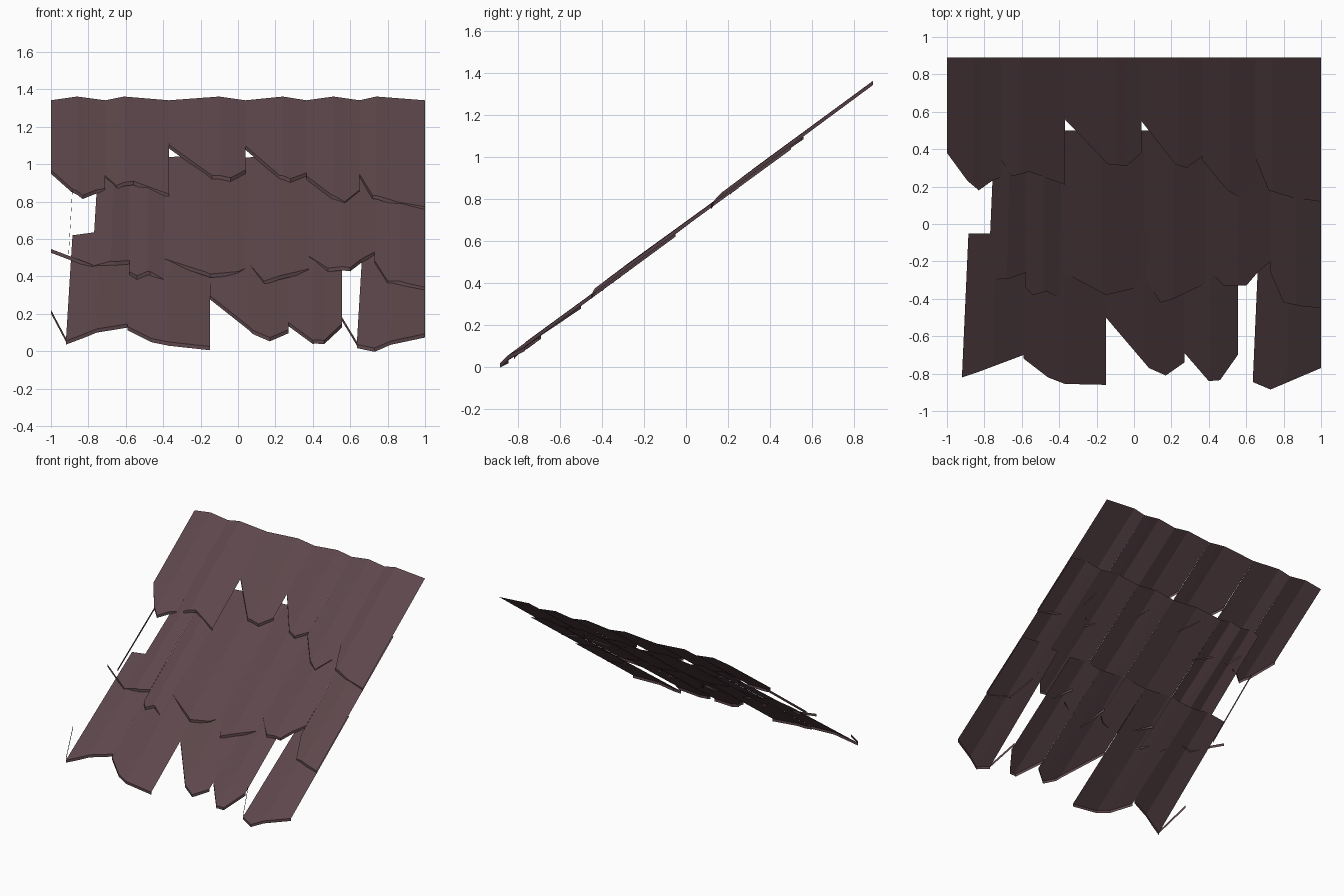
import bpy

cube = bpy.data.objects.get("Cube")
if cube:
    bpy.data.objects.remove(cube, do_unlink=True)

wood = bpy.data.materials.new("dark_plum_wood")
wood.use_nodes = True
color = (0.11, 0.063, 0.071, 1)
wood.diffuse_color = color
wood.node_tree.nodes["Principled BSDF"].inputs["Base Color"].default_value = color

SLOPE, MID, BEND, LIP = 0.755, 0.69, 0.02, 0.02


def lerp(points, x):
    """Piecewise linear value of a profile at x."""
    for (xa, ya), (xb, yb) in zip(points, points[1:]):
        if x <= xb:
            return ya + (yb - ya) * (x - xa) / (xb - xa)
    return points[-1][1]


def make_object(name, verts, faces):
    mesh = bpy.data.meshes.new(name)
    mesh.from_pydata(verts, [], faces)
    mesh.materials.append(wood)
    obj = bpy.data.objects.new(name, mesh)
    bpy.context.collection.objects.link(obj)
    return obj


def shingle(name, edge, top_y, lift, ridge=None, top_x=None):
    """Bent board with a ragged lower edge and a thin hanging lip."""
    left, right = edge[0][0], edge[-1][0]
    ridge = ridge or (left + right) / 2
    top_left, top_right = top_x or (left, right)
    bend = [(left, -BEND), (ridge, 0), (right, -BEND)]
    columns = sorted({x for x, y in edge} | {ridge})
    verts, faces = [], []
    for x in columns:
        y, h = lerp(edge, x), lerp(bend, x)
        tx = top_left + (x - left) / (right - left) * (top_right - top_left)
        low_z = MID + SLOPE * y + lift[1] + h
        verts += [(tx, top_y, MID + SLOPE * top_y + lift[0] + h),
                  (x, y, low_z), (x, y, low_z - LIP)]
    for i in range(0, len(verts) - 3, 3):
        faces += [(i, i + 1, i + 4, i + 3), (i + 1, i + 2, i + 5, i + 4)]
    return make_object(name, verts, faces)


def strip(name, a, b):
    """Loose vertical sliver between two points on the slope."""
    verts = []
    for x, y in (a, b):
        z = MID + SLOPE * y
        verts += [(x, y, z), (x, y, z - LIP)]
    return make_object(name, verts, [(0, 1, 3, 2)])


# Upper course: ridge position and lower edge of each board
upper = [
    (-.86, [(-1, .38), (-.89, .23), (-.83, .18), (-.76, .23), (-.71, .25)]),
    (-.61, [(-.71, .34), (-.65, .255), (-.56, .28), (-.37, .21)]),
    (-.10, [(-.37, .56), (-.14, .32), (-.04, .31), (.04, .38)]),
    (.24, [(.04, .55), (.22, .32), (.28, .3), (.365, .36)]),
    (.51, [(.365, .34), (.5, .18), (.57, .14), (.65, .24)]),
    (.74, [(.65, .35), (.72, .18), (.85, .14), (1, .12)]),
]
for n, (ridge, edge) in enumerate(upper):
    shingle(f"upper_shingle_{n}", edge, .89, (0, .012), ridge)

# Middle course: optional top corners and lower edge of each board
middle = [
    ((-.745, -.58), [(-.78, -.3), (-.66, -.29), (-.58, -.26)]),
    (None, [(-.58, -.34), (-.54, -.38), (-.47, -.36), (-.39, -.4)]),
    (None, [(-.39, -.25), (-.15, -.38), (0, -.345), (.05, -.31)]),
    (None, [(.05, -.27), (.14, -.42), (.21, -.4), (.38, -.32)]),
    (None, [(.38, -.23), (.48, -.33), (.6, -.33), (.66, -.26), (.73, -.2)]),
    (None, [(.73, -.26), (.8, -.42), (.9, -.44), (1, -.45)]),
]
for n, (top_x, edge) in enumerate(middle):
    shingle(f"middle_shingle_{n}", edge, .5, (-.012, .012), None, top_x)

# Lower course, with one open gap
lower = [
    ((-.885, -.59), [(-.92, -.82), (-.83, -.79), (-.59, -.7)]),
    (None, [(-.59, -.72), (-.46, -.82), (-.37, -.855), (-.15, -.86)]),
    (None, [(-.15, -.5), (.08, -.77), (.17, -.81), (.27, -.74)]),
    (None, [(.27, -.69), (.4, -.84), (.46, -.835), (.555, -.7)]),
    ((.67, 1), [(.635, -.845), (.73, -.885), (1, -.77)]),
]
for n, (top_x, edge) in enumerate(lower):
    shingle(f"lower_shingle_{n}", edge, -.05, (-.012, .005), None, top_x)

# Loose slivers left where boards are missing
strip("left_lower_sliver", (-1, -.62), (-.92, -.82))
strip("gap_sliver", (.555, -.67), (.635, -.845))
strip("left_middle_sliver", (-1, -.19), (-.78, -.3))
strip("left_side_sliver", (-.905, -.2), (-.885, .25))
